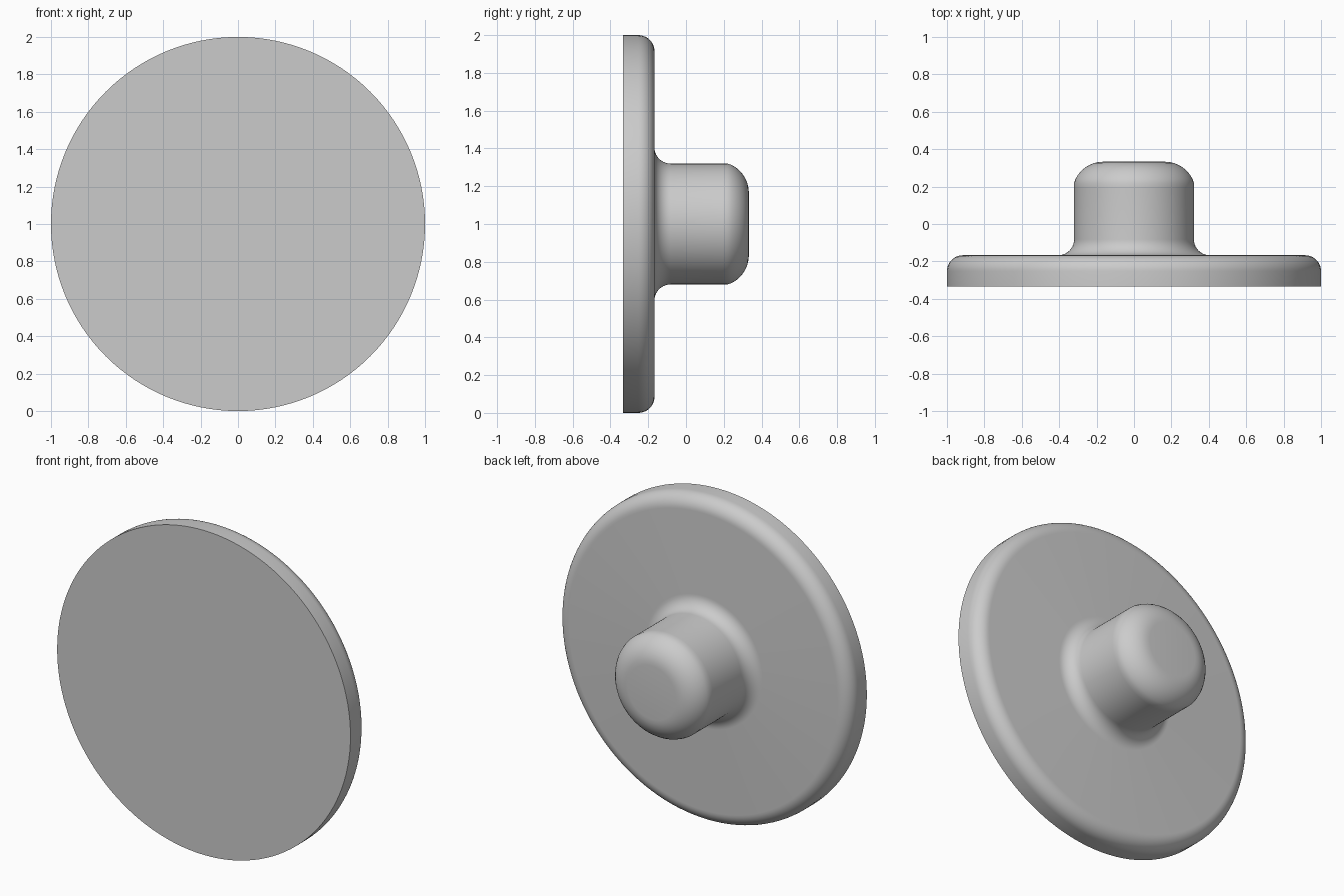
import bpy, bmesh, math
from mathutils import Matrix, Vector

cube = bpy.data.objects.get("Cube")
if cube:
    bpy.data.objects.remove(cube, do_unlink=True)

SEGMENTS = 128
STEPS = 10

grey = bpy.data.materials.new("plain grey")
grey.use_nodes = True
colour = (0.6, 0.6, 0.6, 1)
grey.diffuse_color = colour
grey.node_tree.nodes["Principled BSDF"].inputs["Base Color"].default_value = colour


def arc(r, y, radius, start, end):
    """Points of a fillet in the radius / depth plane, angles in degrees."""
    angles = [math.radians(start + (end - start) * i / STEPS) for i in range(STEPS + 1)]
    return [(r + radius * math.cos(a), y + radius * math.sin(a)) for a in angles]


# Half section: flat face, rounded rim, filleted neck, domed knob edge
profile = [(0, -0.333), (1, -0.333)]
profile += arc(0.915, -0.252, 0.085, 0, 90)
profile += arc(0.405, -0.082, 0.085, 270, 180)
profile += arc(0.165, 0.168, 0.155 + 0.01, 0, 90)
profile += [(0, 0.333)]
# Keep the neck and the knob wall the same radius
profile = [(min(r, 0.32) if y > -0.08 else r, y) for r, y in profile]

# Turn the section about the depth axis
bm = bmesh.new()
verts = [bm.verts.new((r, y, 0)) for r, y in profile]
edges = [bm.edges.new(pair) for pair in zip(verts, verts[1:])]
bmesh.ops.spin(bm, geom=verts + edges, cent=(0, 0, 0), axis=(0, 1, 0),
               angle=math.tau, steps=SEGMENTS, use_duplicate=False)
bmesh.ops.remove_doubles(bm, verts=bm.verts, dist=0.0005)
bmesh.ops.dissolve_degenerate(bm, edges=bm.edges, dist=0.0001)
bmesh.ops.recalc_face_normals(bm, faces=bm.faces)
bmesh.ops.translate(bm, verts=bm.verts, vec=(0, 0, 1))

mesh = bpy.data.meshes.new("disc_with_knob")
bm.to_mesh(mesh)
bm.free()
mesh.materials.append(grey)
disc = bpy.data.objects.new("disc_with_knob", mesh)
bpy.context.collection.objects.link(disc)

# Smooth rounds with a crisp front edge
bpy.context.view_layer.objects.active = disc
disc.select_set(True)
bpy.ops.object.shade_smooth_by_angle(angle=math.radians(30))
